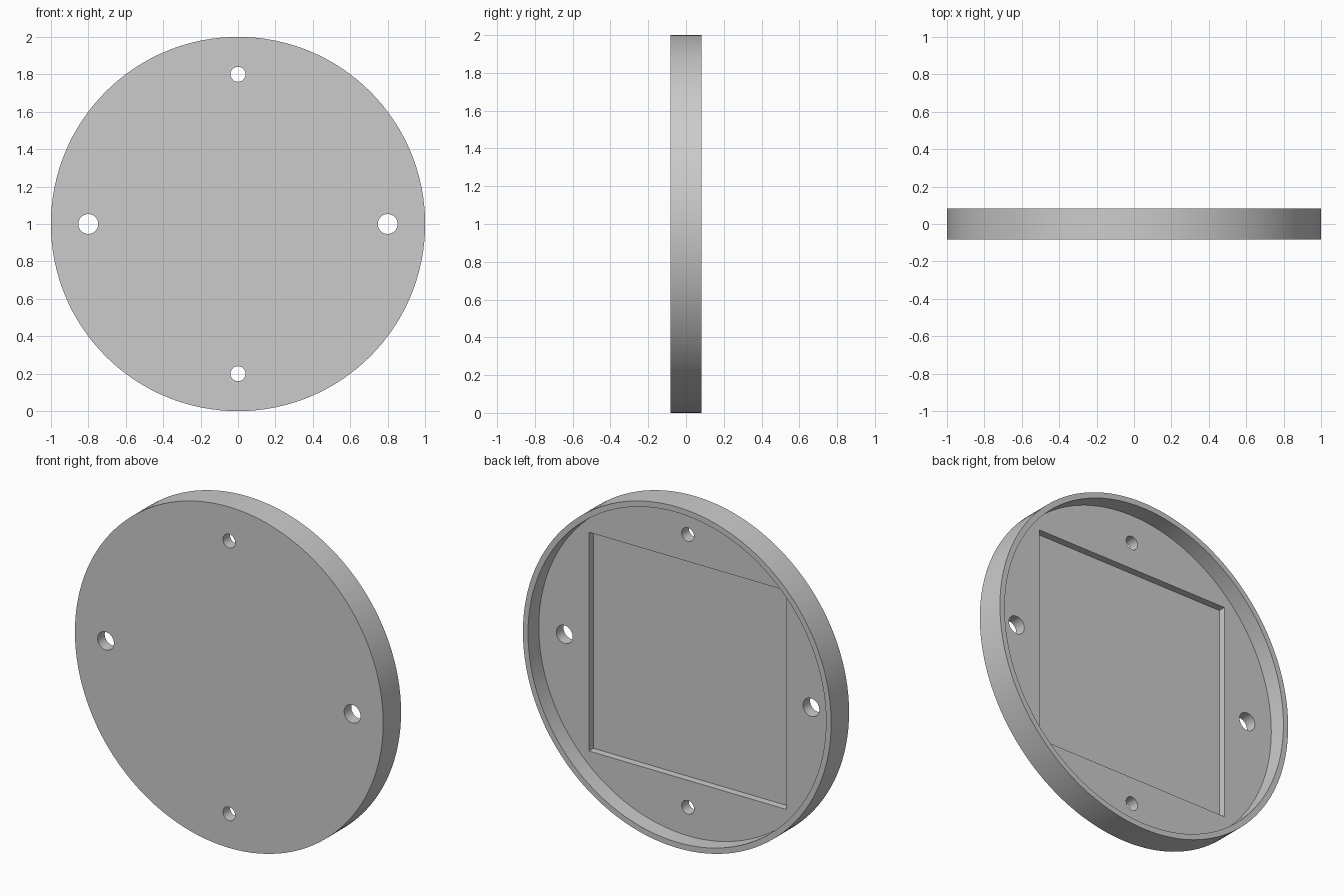
import bpy
import math

if "Cube" in bpy.data.objects:
    bpy.data.objects.remove(bpy.data.objects["Cube"], do_unlink=True)

RADIUS, HALF = 1.0, 0.083
RIM_INNER = 0.967
FLOOR_Y = -0.017       # floor of the round recess
POCKET_Y = -0.059      # floor of the square pocket
POCKET_SIDE = 1.283
BACK = 0.2             # cutters run out past the back

grey = bpy.data.materials.new("plain_grey")
grey.use_nodes = True
colour = (0.6, 0.6, 0.6, 1)
grey.diffuse_color = colour
grey.node_tree.nodes["Principled BSDF"].inputs["Base Color"].default_value = colour


def cylinder(name, radius, y0, y1, x=0, z=1, sides=128):
    """Cylinder lying along y between y0 and y1."""
    bpy.ops.mesh.primitive_cylinder_add(
        vertices=sides, radius=radius, depth=y1 - y0,
        location=(x, (y0 + y1) / 2, z), rotation=(math.pi / 2, 0, 0))
    obj = bpy.context.object
    obj.name = name
    obj.data.materials.append(grey)
    return obj


# Main disc
disc = cylinder("round_cover", RADIUS, -HALF, HALF)

# Round recess behind the rim
cutters = [cylinder("recess_cutter", RIM_INNER, FLOOR_Y, BACK)]

# Square pocket in the recess floor
bpy.ops.mesh.primitive_cube_add(size=1, location=(0, (POCKET_Y + BACK) / 2, 1))
pocket = bpy.context.object
pocket.name = "pocket_cutter"
pocket.scale = (POCKET_SIDE, BACK - POCKET_Y, POCKET_SIDE)
pocket.data.materials.append(grey)
cutters.append(pocket)

# Four through holes: larger at the sides, smaller above and below
for side in (-1, 1):
    cutters.append(cylinder("side_hole_cutter", 0.053, -BACK, BACK, x=0.8 * side, sides=48))
    cutters.append(cylinder("vertical_hole_cutter", 0.04, -BACK, BACK, z=1 + 0.8 * side, sides=48))

# Cut everything, then drop the cutters
bpy.context.view_layer.update()
bpy.ops.object.select_all(action="DESELECT")
disc.select_set(True)
bpy.context.view_layer.objects.active = disc
for cutter in cutters:
    cutter.hide_render = True
    mod = disc.modifiers.new(cutter.name, "BOOLEAN")
    mod.operation = "DIFFERENCE"
    mod.solver = "EXACT"
    mod.object = cutter
    bpy.ops.object.modifier_apply(modifier=mod.name)
for cutter in cutters:
    bpy.data.objects.remove(cutter, do_unlink=True)

bpy.ops.object.shade_smooth_by_angle(angle=math.radians(30))
